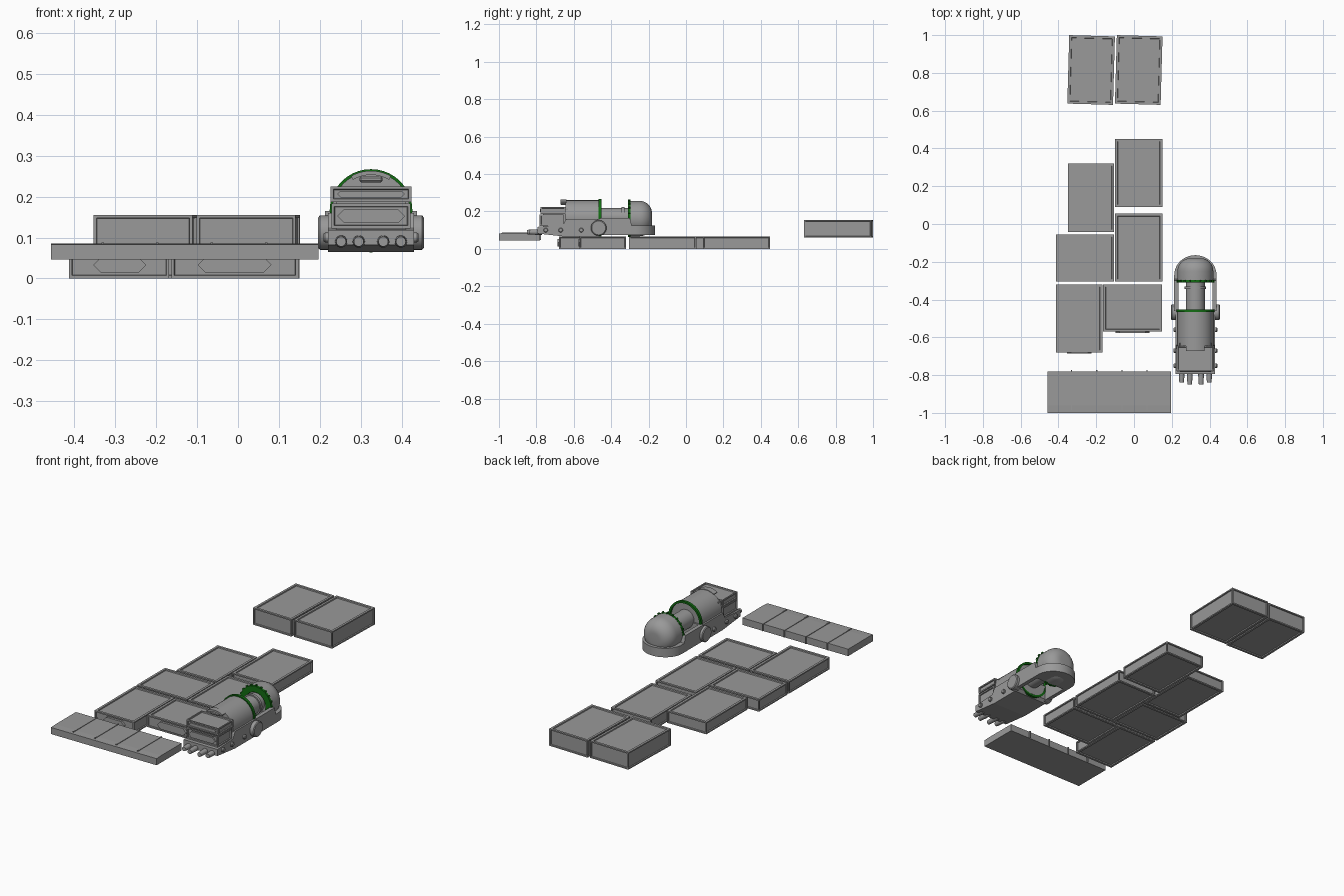
import bpy, bmesh, math
from mathutils import Matrix, Vector

if "Cube" in bpy.data.objects:
    bpy.data.objects.remove(bpy.data.objects["Cube"])

green = bpy.data.materials.new("green")
green.diffuse_color = (0.006, 0.15, 0.006, 1)
green.use_nodes = True
green.node_tree.nodes["Principled BSDF"].inputs["Base Color"].default_value = green.diffuse_color
grey = bpy.data.materials.new("dark_grey")
grey.diffuse_color = (0.32, 0.32, 0.32, 1)
grey.use_nodes = True
grey.node_tree.nodes["Principled BSDF"].inputs["Base Color"].default_value = grey.diffuse_color
CX = 0.325  # vehicle centre line


def finish(name, bm, mat=grey, smooth=False):
    bmesh.ops.recalc_face_normals(bm, faces=bm.faces)
    me = bpy.data.meshes.new(name)
    bm.to_mesh(me)
    bm.free()
    ob = bpy.data.objects.new(name, me)
    bpy.context.collection.objects.link(ob)
    me.materials.append(mat)
    if smooth:
        bpy.ops.object.select_all(action='DESELECT')
        ob.select_set(True)
        bpy.context.view_layer.objects.active = ob
        bpy.ops.object.shade_smooth_by_angle(angle=math.radians(35))
    return ob


def cube_bm(x0, x1, y0, y1, z0, z1):
    bm = bmesh.new()
    bmesh.ops.create_cube(bm, size=1)
    bmesh.ops.scale(bm, vec=(x1 - x0, y1 - y0, z1 - z0), verts=bm.verts)
    bmesh.ops.translate(bm, vec=((x0 + x1) / 2, (y0 + y1) / 2, (z0 + z1) / 2), verts=bm.verts)
    return bm


def box(name, *b, bevel=0):
    bm = cube_bm(*b)
    if bevel:
        bmesh.ops.bevel(bm, geom=bm.edges[:], offset=bevel, segments=1, affect='EDGES')
    return finish(name, bm)


def prism(name, pts, axis, a, b):
    """Extrude a closed 2D outline along an axis ('x': pts are y,z; 'y': x,z; 'z': x,y)."""
    place = {'x': lambda p, d: (d, p[0], p[1]), 'y': lambda p, d: (p[0], d, p[1]),
             'z': lambda p, d: (p[0], p[1], d)}[axis]
    bm = bmesh.new()
    f = bm.faces.new([bm.verts.new(place(p, a)) for p in pts])
    ext = bmesh.ops.extrude_face_region(bm, geom=[f])
    move = Vector(place((0, 0), b - a))
    bmesh.ops.translate(bm, vec=move, verts=[v for v in ext['geom'] if isinstance(v, bmesh.types.BMVert)])
    return finish(name, bm, smooth=len(pts) > 12)


def lathe(name, profile, centre, axis='y', mat=grey, n=40, closed=False):
    """Spin (distance along axis, radius) points around an axis through centre."""
    bm = bmesh.new()
    rings = []
    for d, r in profile:
        ring = []
        for i in range(n):
            c, s = r * math.cos(2 * math.pi * i / n), r * math.sin(2 * math.pi * i / n)
            o = (c, d, s) if axis == 'y' else (d, c, s)
            ring.append(bm.verts.new(Vector(centre) + Vector(o)))
        rings.append(ring)
    pairs = list(zip(rings, rings[1:])) + ([(rings[-1], rings[0])] if closed else [])
    for p, q in pairs:
        for i in range(n):
            bm.faces.new((p[i], p[(i + 1) % n], q[(i + 1) % n], q[i]))
    if not closed:
        bm.faces.new(rings[0])
        bm.faces.new(rings[-1])
    return finish(name, bm, mat, True)


def tile(name, x0, x1, y0, y1, z0, z1, turn=0, frame=0.018):
    """Crate with a recessed panel on every face."""
    bm = cube_bm(x0, x1, y0, y1, z0, z1)
    bm.normal_update()
    for f in bm.faces[:]:
        flat = abs(f.normal.z) > 0.5
        bmesh.ops.inset_individual(bm, faces=[f], thickness=frame if flat else 0.01, depth=0)
        ext = bmesh.ops.inset_individual(bm, faces=[f], thickness=0.002, depth=-0.006)
    c = Vector(((x0 + x1) / 2, (y0 + y1) / 2, 0))
    bmesh.ops.rotate(bm, verts=bm.verts, cent=c, matrix=Matrix.Rotation(turn, 3, 'Z'))
    return finish(name, bm)


def hex_panel(name, cx, cz, w, h, y0, y1):
    """Six-sided front plate, flat top and bottom."""
    k = h / 2
    prism(name, [(cx - w / 2, cz), (cx - w / 2 + k, cz + k), (cx + w / 2 - k, cz + k),
                 (cx + w / 2, cz), (cx + w / 2 - k, cz - k), (cx - w / 2 + k, cz - k)], 'y', y0, y1)


# floor tiles
tiles = [(-0.10, 0.15, 0.09, 0.45), (-0.35, -0.105, -0.043, 0.32), (-0.10, 0.15, -0.305, 0.055),
         (-0.413, -0.105, -0.305, -0.055), (-0.413, -0.168, -0.68, -0.32), (-0.163, 0.148, -0.57, -0.32)]
for i, (x0, x1, y0, y1) in enumerate(tiles):
    tile(f"floor_tile_{i + 1}", x0, x1, y0, y1, 0, 0.067)
hex_panel("tile_latch_left", -0.289, 0.033, 0.13, 0.04, -0.686, -0.672)
hex_panel("tile_latch_right", -0.008, 0.033, 0.18, 0.04, -0.576, -0.562)
# raised back tiles
for side, x in (("left", -0.227), ("right", 0.025)):
    tile(f"back_tile_{side}", x - 0.121, x + 0.121, 0.634, 0.9965, 0.06, 0.155, math.radians(-1.6))

# front step with ribs
prism("front_step", [(-1, 0.046), (-0.78, 0.046), (-0.78, 0.085), (-0.96, 0.085), (-1, 0.083)], 'x', -0.457, 0.197)
for i in range(4):
    x = -0.33 + 0.133 * i
    box(f"step_rib_{i + 1}", x - 0.003, x + 0.003, -0.985, -0.774, 0.047, 0.088)

# vehicle chassis: rounded rear floor, rails and front block
arc = [(CX + 0.112 * math.cos(t), -0.27 + 0.105 * math.sin(t)) for t in [math.pi * i / 20 for i in range(21)]]
prism("rear_chassis", arc + [(CX - 0.112, -0.305), (CX + 0.112, -0.305)], 'z', 0.075, 0.125)
prism("front_chassis", [(-0.795, 0.082), (-0.64, 0.065), (-0.47, 0.065), (-0.455, 0.08), (-0.455, 0.16),
                        (-0.64, 0.16), (-0.66, 0.125), (-0.795, 0.118)], 'x', CX - 0.105, CX + 0.105)
for side, s in (("left", -1), ("right", 1)):
    xa, xb = sorted((CX + s * 0.09, CX + s * 0.112))
    prism(f"side_rail_{side}", [(-0.46, 0.075), (-0.29, 0.075), (-0.29, 0.125), (-0.30, 0.165), (-0.46, 0.165)],
          'x', xa, xb)
    # plain disc hub
    lathe(f"hub_{side}", [(s * 0.09, 0.042), (s * 0.125, 0.042), (s * 0.129, 0.037)], (CX, -0.467, 0.112), 'x', n=28)
    for i, y in enumerate((-0.56, -0.67, -0.75)):
        lathe(f"bolt_{side}_{i + 1}", [(s * 0.095, 0.012), (s * 0.112, 0.012), (s * 0.116, 0.009)],
              (CX, y, 0.1), 'x', n=12)

# main drum, core, and domed tail
lathe("main_drum", [(-0.645, 0.088), (-0.645, 0.096), (-0.465, 0.096), (-0.465, 0.06)], (CX, 0, 0.164))
lathe("core", [(-0.47, 0.05), (-0.30, 0.05)], (CX, 0, 0.168), n=24)
lathe("core_collar", [(-0.345, 0.05), (-0.345, 0.057), (-0.33, 0.057), (-0.33, 0.05)], (CX, 0, 0.168), n=24)
dome = [(-0.298, 0.07), (-0.298, 0.095), (-0.25, 0.095)]
dome += [(-0.25 + 0.068 * math.sin(t), 0.03 + 0.065 * math.cos(t)) for t in [math.pi / 2 * i / 8 for i in range(1, 9)]]
lathe("tail_dome", dome, (CX, 0, 0.162))
# hood lip over the cab
lip = [(0.098, 1), (0.088, -1)]
hood = [(CX + r * math.cos(math.radians(90 + d * a)), 0.165 + r * math.sin(math.radians(90 + d * a)))
        for r, d in lip for a in range(-30, 31, 6)]
prism("hood_lip", hood, 'y', -0.672, -0.64)

# green rings, the rear one toothed
lathe("front_ring", [(-0.467, 0.09), (-0.467, 0.101), (-0.452, 0.101), (-0.452, 0.09)], (CX, 0, 0.166),
      mat=green, closed=True)
lathe("rear_ring", [(-0.31, 0.062), (-0.31, 0.096), (-0.297, 0.096), (-0.297, 0.062)], (CX, 0, 0.162),
      mat=green, closed=True)
bm = bmesh.new()
for i in range(20):
    a = 2 * math.pi * i / 20
    m = Matrix.Translation((CX, -0.303, 0.164)) @ Matrix.Rotation(a, 4, 'Y') @ Matrix.Translation((0, 0, 0.094))
    bmesh.ops.create_cube(bm, size=1, matrix=m @ Matrix.Diagonal((0.008, 0.012, 0.014, 1)))
finish("ring_teeth", bm, green)

# cab: two stacked panels with hexagonal plates
tile("cab_lower", CX - 0.097, CX + 0.097, -0.782, -0.655, 0.122, 0.183, frame=0.01)
tile("cab_upper", CX - 0.099, CX + 0.099, -0.778, -0.645, 0.187, 0.225, frame=0.01)
box("cab_core", CX - 0.085, CX + 0.085, -0.765, -0.63, 0.11, 0.217)
hex_panel("cab_plate_lower", CX, 0.152, 0.165, 0.034, -0.784, -0.77)
hex_panel("cab_plate_upper", CX, 0.206, 0.165, 0.016, -0.78, -0.765)
box("cab_roof_latch", CX - 0.028, CX + 0.028, -0.672, -0.64, 0.235, 0.25, bevel=0.004)

# front nozzles
for i, dx in enumerate((-0.073, -0.03, 0.03, 0.073)):
    y = -0.85 if abs(dx) < 0.05 else -0.838
    lathe(f"nozzle_{i + 1}", [(-0.77, 0.015), (-0.805, 0.015), (y, 0.012)], (CX + dx, 0, 0.09), n=14)
